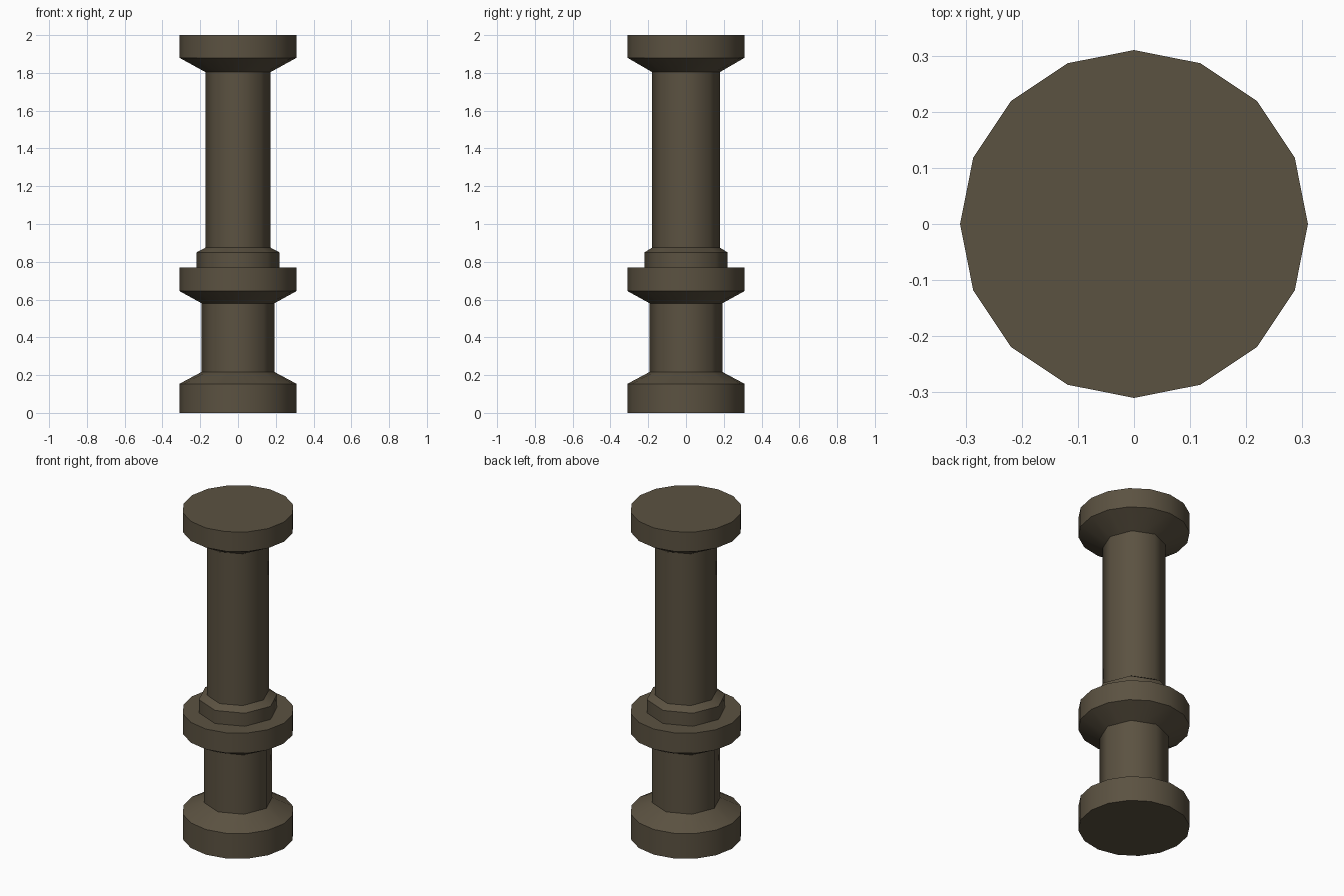
import bpy, bmesh, math

if "Cube" in bpy.data.objects:
    bpy.data.objects.remove(bpy.data.objects["Cube"])

mat = bpy.data.materials.new("dark olive brown")
mat.diffuse_color = (0.105, 0.084, 0.053, 1)
mat.use_nodes = True
mat.node_tree.nodes["Principled BSDF"].inputs["Base Color"].default_value = mat.diffuse_color

R = 0.31
LOWER = (0.192, 0.192)
UPPER = (0.172, 0.179)
COLLAR = (0.221, 0.221)


def ring_points(sides, rx, ry, z):
    """Ring with a corner on +x; sides=8 gives an octagon split at its edge middles."""
    pts = []
    for i in range(16):
        a = i * math.tau / 16
        k = math.cos(math.pi / 8) if sides == 8 and i % 2 else 1.0
        pts.append((rx * k * math.cos(a), ry * k * math.sin(a), z))
    return pts


def make_part(name, rings, cap_bottom=False, cap_top=False):
    """Skin a stack of rings, each (sides, (rx, ry), z)."""
    bm = bmesh.new()
    loops = [[bm.verts.new(p) for p in ring_points(s, r[0], r[1], z)] for s, r, z in rings]
    for a, b in zip(loops, loops[1:]):
        for i in range(16):
            j = (i + 1) % 16
            bm.faces.new((a[i], a[j], b[j], b[i]))
    if cap_bottom:
        bm.faces.new(loops[0][::-1])
    if cap_top:
        bm.faces.new(loops[-1])
    # octagonal stretches need no mid-edge columns
    if all(s == 8 for s, _, _ in rings):
        odd = [v for l in loops for v in l[1::2]]
        edges = [e for e in bm.edges if e.verts[0] in odd and e.verts[1] in odd]
        bmesh.ops.dissolve_edges(bm, edges=edges, use_verts=True)
    me = bpy.data.meshes.new(name)
    bm.to_mesh(me)
    bm.free()
    me.materials.append(mat)
    ob = bpy.data.objects.new(name, me)
    bpy.context.collection.objects.link(ob)
    bpy.ops.object.select_all(action='DESELECT')
    ob.select_set(True)
    bpy.context.view_layer.objects.active = ob
    bpy.ops.object.shade_smooth_by_angle(angle=math.radians(50))
    return ob


D = (R, R)
# foot disc with sloped top
make_part("base_disc", [(16, D, 0), (16, D, 0.154), (8, LOWER, 0.217)], cap_bottom=True)
# short lower column
make_part("lower_shaft", [(8, LOWER, 0.217), (8, LOWER, 0.58)])
# middle disc with sloped underside
make_part("middle_disc", [(8, LOWER, 0.58), (16, D, 0.645), (16, D, 0.769)], cap_top=True)
# stepped collar above the middle disc
make_part("collar", [(8, COLLAR, 0.769), (8, COLLAR, 0.849), (8, UPPER, 0.875)])
# long upper column
make_part("upper_shaft", [(8, UPPER, 0.875), (8, UPPER, 1.804)])
# top disc with sloped underside
make_part("top_disc", [(8, UPPER, 1.804), (16, D, 1.88), (16, D, 2.0)], cap_top=True)
